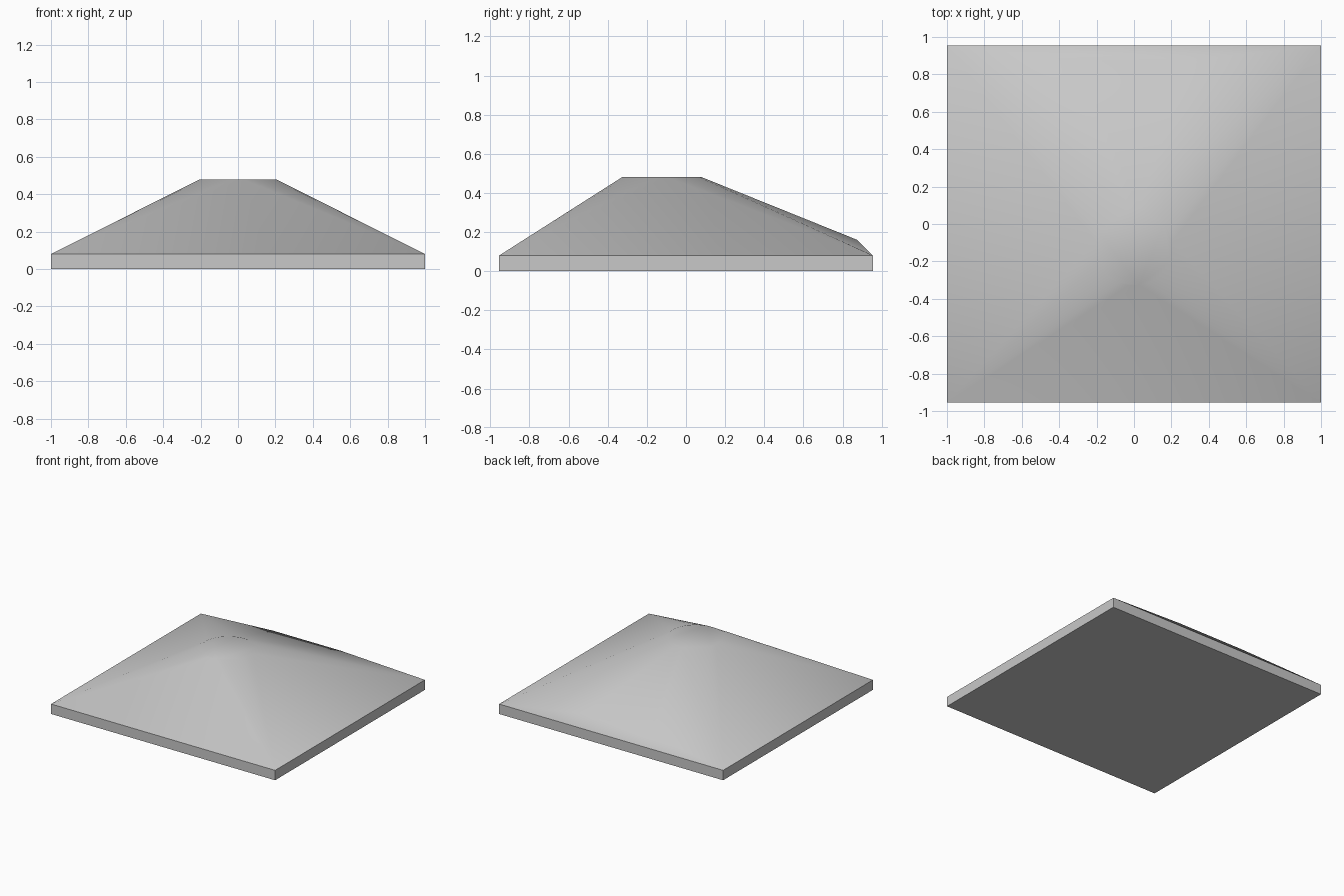
import bpy, bmesh, math

cube = bpy.data.objects.get("Cube")
if cube:
    bpy.data.objects.remove(cube, do_unlink=True)

HALF_X, HALF_Y = 1.0, 0.955
LIP, TOP = 0.08, 0.48
RADIUS, CENTRE_Y, SIDES = 0.206, -0.123, 24

# One grey for the whole hood
grey = bpy.data.materials.new("light_grey")
grey.use_nodes = True
colour = (0.58, 0.58, 0.58, 1)
grey.diffuse_color = colour
grey.node_tree.nodes["Principled BSDF"].inputs["Base Color"].default_value = colour

bm = bmesh.new()

# Straight lip: bottom and top rectangles
for x in (-HALF_X, HALF_X):
    for y in (-HALF_Y, HALF_Y):
        for z in (0, LIP):
            bm.verts.new((x, y, z))

# Round flat top, with a flat segment facing the front
for i in range(SIDES):
    a = 2 * math.pi * (i + 0.5) / SIDES
    bm.verts.new((RADIUS * math.cos(a), CENTRE_Y + RADIUS * math.sin(a), TOP))

# Low ridge near the back edge
for x in (-0.3, 0.3):
    bm.verts.new((x, 0.875, 0.16))

# Wrap the outlines in a skin and merge coplanar triangles
bmesh.ops.convex_hull(bm, input=bm.verts[:])
bmesh.ops.dissolve_limit(bm, angle_limit=0.01, verts=bm.verts[:], edges=bm.edges[:])
bmesh.ops.recalc_face_normals(bm, faces=bm.faces[:])

mesh = bpy.data.meshes.new("hood")
bm.to_mesh(mesh)
bm.free()
mesh.materials.append(grey)
hood = bpy.data.objects.new("hood", mesh)
bpy.context.collection.objects.link(hood)

# Smooth slopes, crisp lip
bpy.ops.object.select_all(action='DESELECT')
hood.select_set(True)
bpy.context.view_layer.objects.active = hood
bpy.ops.object.shade_smooth_by_angle(angle=math.radians(30))
